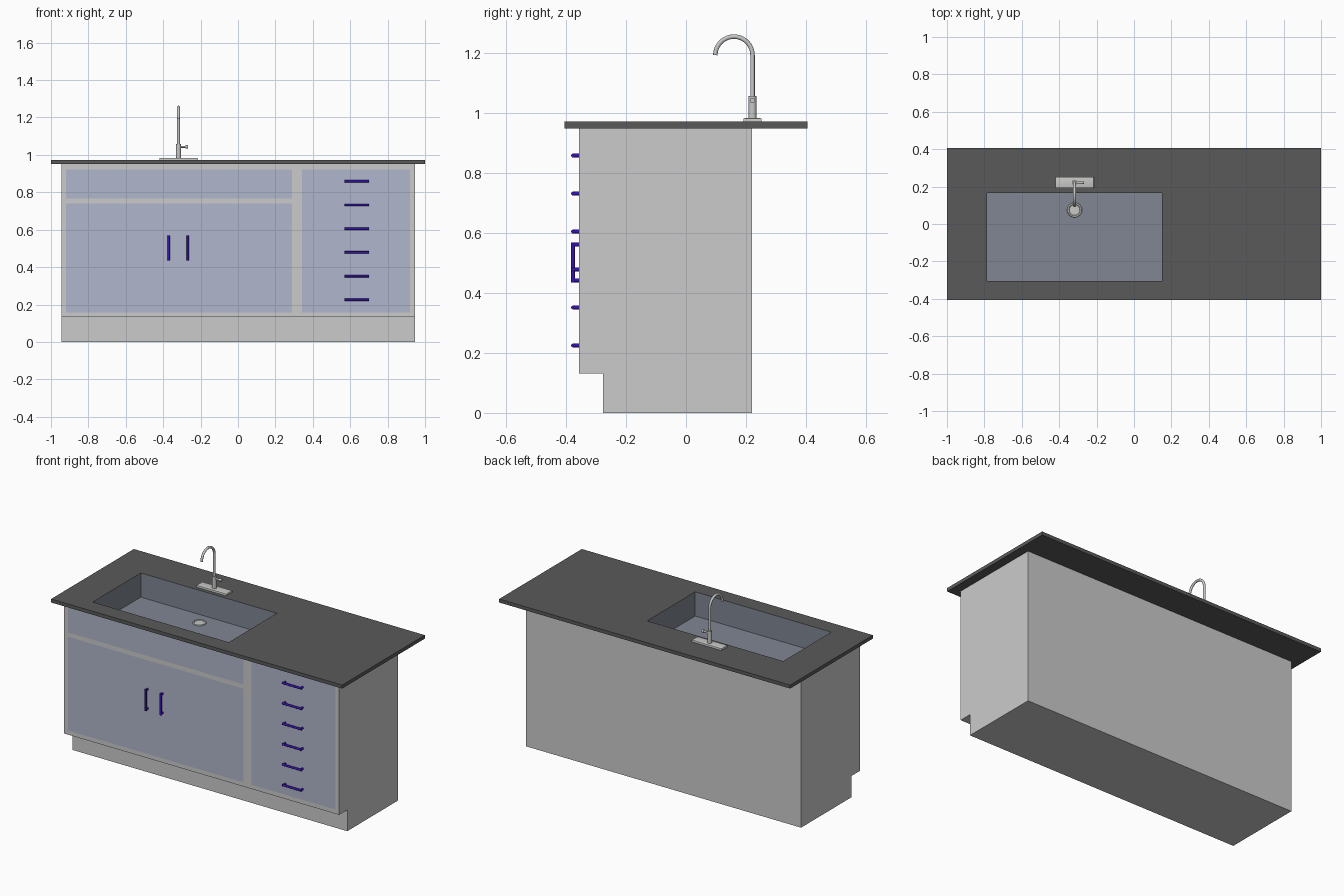
import bpy, bmesh, math
from mathutils import Vector

if "Cube" in bpy.data.objects:
    bpy.data.objects.remove(bpy.data.objects["Cube"])


def material(name, rgb):
    m = bpy.data.materials.new(name)
    m.diffuse_color = (*rgb, 1)
    m.use_nodes = True
    m.node_tree.nodes["Principled BSDF"].inputs["Base Color"].default_value = m.diffuse_color
    return m


CABINET = material("cabinet_grey", (0.60, 0.60, 0.60))
PANEL = material("panel_blue_grey", (0.434, 0.473, 0.604))
STONE = material("worktop_dark_grey", (0.102, 0.102, 0.102))
BASIN = material("basin_slate", (0.215, 0.24, 0.29))
HANDLE = material("handle_violet", (0.039, 0.006, 0.46))
METAL = material("tap_metal", (0.58, 0.58, 0.57))


def finish(name, bm, *mats, smooth=False):
    me = bpy.data.meshes.new(name)
    bm.to_mesh(me)
    bm.free()
    ob = bpy.data.objects.new(name, me)
    bpy.context.collection.objects.link(ob)
    for m in mats:
        me.materials.append(m)
    if smooth:
        bpy.ops.object.select_all(action='DESELECT')
        ob.select_set(True)
        bpy.context.view_layer.objects.active = ob
        bpy.ops.object.shade_smooth_by_angle(angle=math.radians(40))
    return ob


def tube(bm, path, radius, normal, sides=16):
    """Sweep a circle along a planar path; normal is perpendicular to the path plane."""
    pts = [Vector(p) for p in path]
    n = Vector(normal)
    rings = []
    for i, p in enumerate(pts):
        t = (pts[min(i + 1, len(pts) - 1)] - pts[max(i - 1, 0)]).normalized()
        b = t.cross(n)
        rings.append([bm.verts.new(p + radius * (math.cos(a) * n + math.sin(a) * b))
                      for a in (2 * math.pi * k / sides for k in range(sides))])
    for r, s in zip(rings, rings[1:]):
        for k in range(sides):
            j = (k + 1) % sides
            bm.faces.new((r[k], r[j], s[j], s[k]))
    bm.faces.new(rings[0])
    bm.faces.new(rings[-1])
    bmesh.ops.recalc_face_normals(bm, faces=bm.faces)


def rect(bm, x0, x1, y0, y1, z):
    return [bm.verts.new((x, y, z)) for x, y in ((x0, y0), (x1, y0), (x1, y1), (x0, y1))]


def bridge(bm, a, b):
    for k in range(4):
        j = (k + 1) % 4
        bm.faces.new((a[k], a[j], b[j], b[k]))


# cabinet: side profile with toe kick, extruded along x, open under the worktop
W, TOP, RIM = 0.945, 0.95, 0.972
profile = [(0.22, TOP), (0.22, 0), (-0.277, 0), (-0.277, 0.132), (-0.357, 0.132), (-0.357, TOP)]
bm = bmesh.new()
left = [bm.verts.new((-W, y, z)) for y, z in profile]
right = [bm.verts.new((W, y, z)) for y, z in profile]
bm.faces.new(left)
bm.faces.new(right)
for k in range(len(profile) - 1):
    bm.faces.new((left[k], left[k + 1], right[k + 1], right[k]))
bm.faces.new((left[-1], left[0], right[0], right[-1]))
bmesh.ops.recalc_face_normals(bm, faces=bm.faces)
bmesh.ops.delete(bm, geom=[f for f in bm.faces if f.normal.z > 0.9 and f.calc_center_median().z > 0.9],
                 context='FACES_ONLY')

# flush door and drawer panels, cut into the front face
panels = [(-0.92, 0.289, 0.767, 0.923), (-0.92, 0.289, 0.158, 0.74), (0.342, 0.92, 0.158, 0.923)]
cuts = {((v, 0, 0), (1, 0, 0)) for p in panels for v in p[:2]}
cuts |= {((0, 0, v), (0, 0, 1)) for p in panels for v in p[2:]}
for co, no in sorted(cuts):
    front = [f for f in bm.faces if f.normal.y < -0.9 and f.calc_center_median().y < -0.35]
    geom = front + list({e for f in front for e in f.edges}) + list({v for f in front for v in f.verts})
    bmesh.ops.bisect_plane(bm, geom=geom, plane_co=co, plane_no=no)
for f in bm.faces:
    c = f.calc_center_median()
    if f.normal.y < -0.9 and c.y < -0.35:
        f.material_index = int(any(a < c.x < b and d < c.z < e for a, b, d, e in panels))
finish("cabinet", bm, CABINET, PANEL)

# worktop with a cut-out for the sink
SINK = (-0.785, 0.15, -0.305, 0.167)
SLAB = (-1, 1, -0.406, 0.406)
bm = bmesh.new()
bot, top = rect(bm, *SLAB, TOP), rect(bm, *SLAB, RIM)
bridge(bm, bot, top)
bridge(bm, top, rect(bm, *SINK, RIM))
bridge(bm, rect(bm, *SINK, TOP), bot)
finish("worktop", bm, STONE)

# sink basin
FLOOR = 0.822
bm = bmesh.new()
low = rect(bm, *SINK, FLOOR)
bridge(bm, rect(bm, *SINK, RIM), low)
bm.faces.new(low)
finish("sink_basin", bm, BASIN)

# drain: stepped disc with a raised rim
TX, TY = -0.318, 0.222
bm = bmesh.new()
rings = [[bm.verts.new((TX + r * math.cos(a), 0.075 + r * math.sin(a), FLOOR + h))
          for a in (2 * math.pi * k / 32 for k in range(32))]
         for r, h in ((0.04, 0), (0.038, 0.005), (0.031, 0.005), (0.028, 0.002))]
for r, s in zip(rings, rings[1:]):
    for k in range(32):
        j = (k + 1) % 32
        bm.faces.new((r[k], r[j], s[j], s[k]))
bm.faces.new(rings[-1])
finish("drain", bm, METAL, smooth=True)


# bar handles: a bar with two posts
def handle(name, x, z, along):
    d = Vector(along)
    c = Vector((x, -0.377, z))
    side = Vector((0, -1, 0)).cross(d)
    bm = bmesh.new()
    tube(bm, [c - d * 0.066, c + d * 0.066], 0.0065, side, 12)
    for s in (-1, 1):
        p = c + d * 0.0595 * s
        tube(bm, [p, p + Vector((0, 0.022, 0))], 0.0065, side, 12)
    finish(name, bm, HANDLE, smooth=True)


for i, x in enumerate((-0.37, -0.268)):
    handle(f"door_handle_{i + 1}", x, 0.502, (0, 0, 1))
for i in range(6):
    handle(f"drawer_handle_{i + 1}", 0.635, 0.225 + i * 0.1268, (1, 0, 0))

# tap base plate
bm = bmesh.new()
bmesh.ops.create_cube(bm, size=1)
for v in bm.verts:
    v.co = (TX + v.co.x * 0.206, TY + v.co.y * 0.06, RIM + 0.006 + v.co.z * 0.012)
bmesh.ops.bevel(bm, geom=[e for e in bm.edges if all(v.co.z > RIM + 0.006 for v in e.verts)],
                offset=0.004, segments=2, affect='EDGES', profile=0.5)
finish("tap_base", bm, METAL, smooth=True)

# tap body, gooseneck spout and side lever
bm = bmesh.new()
tube(bm, [(TX, TY, RIM), (TX, TY, 1.058)], 0.0135, (1, 0, 0), 24)
finish("tap_body", bm, METAL, smooth=True)

R = 0.062
arc = [(TX, TY - R + R * math.cos(a), 1.194 + R * math.sin(a))
       for a in (math.pi * k / 24 for k in range(25))]
bm = bmesh.new()
tube(bm, [(TX, TY, 1.05)] + arc, 0.0075, (1, 0, 0), 16)
finish("tap_spout", bm, METAL, smooth=True)

bm = bmesh.new()
tube(bm, [(TX, TY, 1.043), (TX + 0.04, TY, 1.043)], 0.0055, (0, 1, 0), 16)
tube(bm, [(TX + 0.038, TY, 1.043), (TX + 0.05, TY, 1.043)], 0.009, (0, 1, 0), 16)
finish("tap_lever", bm, METAL, smooth=True)
